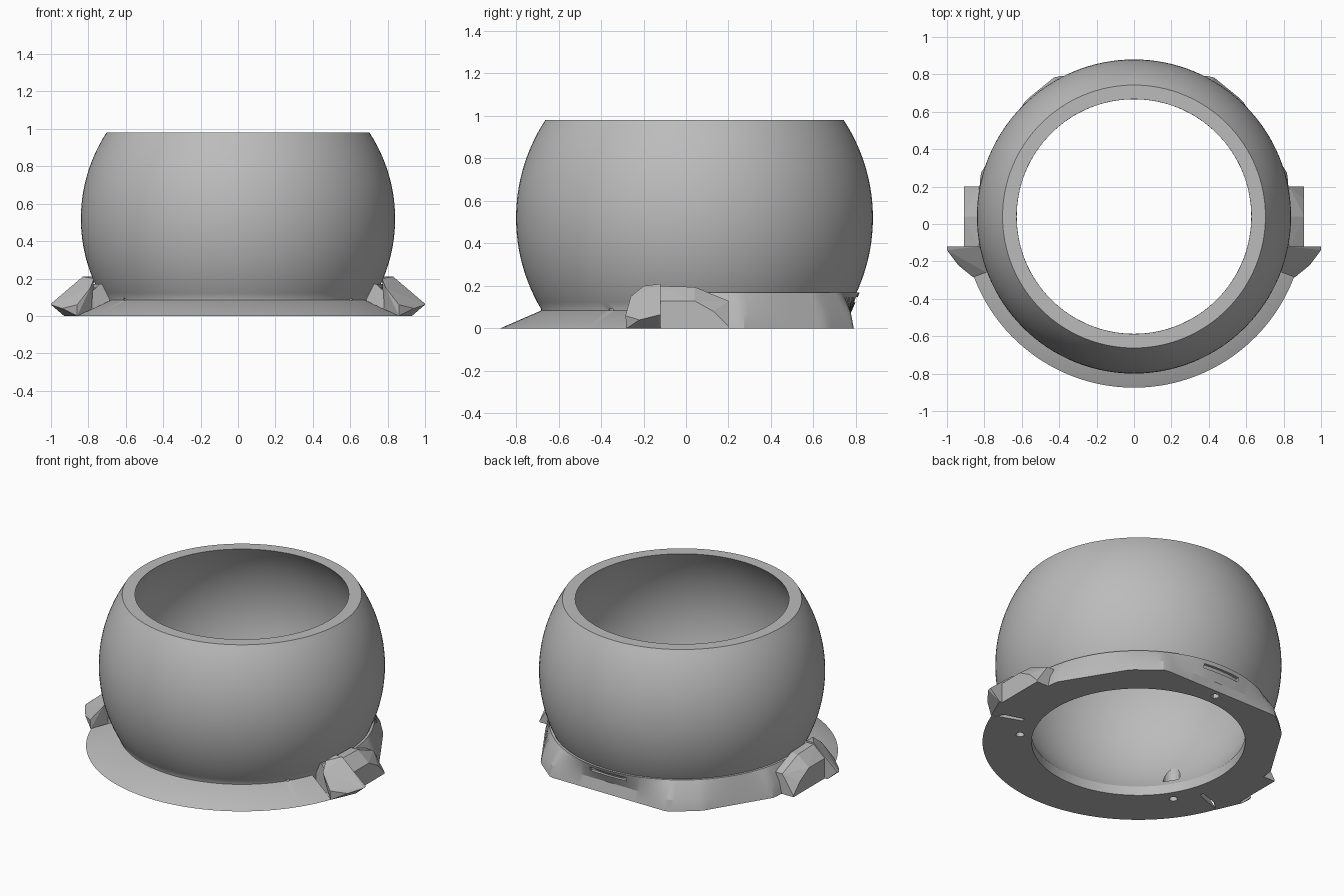
import bpy, bmesh, math
from mathutils import Vector

if "Cube" in bpy.data.objects:
    bpy.data.objects.remove(bpy.data.objects["Cube"], do_unlink=True)

CY = 0.04            # bowl axis in y
CZ = 0.52            # sphere centre height
R_OUT, R_IN = 0.84, 0.778
HOLE, TOP = 0.627, 0.98

grey = bpy.data.materials.new("plain grey")
grey.use_nodes = True
grey.diffuse_color = (0.5, 0.5, 0.5, 1)
grey.node_tree.nodes["Principled BSDF"].inputs["Base Color"].default_value = (0.5, 0.5, 0.5, 1)


def finish(name, bm, angle=None):
    bmesh.ops.recalc_face_normals(bm, faces=bm.faces)
    mesh = bpy.data.meshes.new(name)
    bm.to_mesh(mesh)
    bm.free()
    mesh.materials.append(grey)
    obj = bpy.data.objects.new(name, mesh)
    bpy.context.collection.objects.link(obj)
    if angle:
        bpy.ops.object.select_all(action='DESELECT')
        obj.select_set(True)
        bpy.context.view_layer.objects.active = obj
        bpy.ops.object.shade_smooth_by_angle(angle=math.radians(angle))
    return obj


def sweep(name, section, start, end, steps, angle):
    """Sweep a closed (radius, height) section around the bowl axis."""
    full = abs(end - start) >= 360
    bm = bmesh.new()
    rows = []
    for i in range(steps if full else steps + 1):
        a = math.radians(start + (end - start) * i / steps)
        rows.append([bm.verts.new((r * math.cos(a), CY + r * math.sin(a), z))
                     for r, z in section(a)])
    n = len(rows[0])
    pairs = list(zip(rows, rows[1:])) + ([(rows[-1], rows[0])] if full else [])
    for p, q in pairs:
        for k in range(n):
            bm.faces.new((p[k], p[(k + 1) % n], q[(k + 1) % n], q[k]))
    if not full:
        bm.faces.new(rows[0])
        bm.faces.new(rows[-1])
    return finish(name, bm, angle)


def arc(radius, z0, z1, n=28):
    zs = [z0 + (z1 - z0) * i / n for i in range(n + 1)]
    return [(math.sqrt(radius ** 2 - (z - CZ) ** 2), z) for z in zs]


def hull(name, points):
    bm = bmesh.new()
    for p in points:
        bm.verts.new(p)
    res = bmesh.ops.convex_hull(bm, input=bm.verts)
    loose = [v for v in bm.verts if not v.link_faces]
    bmesh.ops.delete(bm, geom=loose, context='VERTS')
    return finish(name, bm)


# Bowl: truncated hollow sphere with a short collar underneath
bowl_section = [(HOLE, 0), (0.72, 0)] + arc(R_OUT, 0.09, TOP) + arc(R_IN, TOP, 0.06)
bowl = sweep("bowl", lambda a: bowl_section, 0, 360, 128, 30)

# Front skirt: sloping flange
skirt = sweep("front_skirt", lambda a: [(0.70, 0), (0.915, 0), (0.72, 0.085), (0.70, 0.085)],
              -160, -20, 64, 30)

# Rear base: faceted outline at the floor meeting the round bowl above
OUTLINE = [(0.86, -0.29), (0.82, 0.23), (0.58, 0.62), (0.42, 0.75)]
OUTLINE += [(-x, y) for x, y in reversed(OUTLINE)]


def outline_radius(a):
    d = Vector((math.cos(a), math.sin(a)))
    for p, q in zip(OUTLINE, OUTLINE[1:]):
        p, q = Vector(p), Vector(q)
        e = q - p
        den = d.x * e.y - d.y * e.x
        if abs(den) < 1e-9:
            continue
        t = (p.x * e.y - p.y * e.x) / den
        s = (p.x * d.y - p.y * d.x) / den
        if t > 0 and -0.001 <= s <= 1.001:
            return t
    return 0.86


rear = sweep("rear_base",
             lambda a: [(0.70, 0), (outline_radius(a), 0), (outline_radius(a) - 0.015, 0.07),
                        (0.778, 0.17), (0.70, 0.17)],
             -18, 198, 108, 20)

# The hidden inner strip must stay inside the bowl wall
for v in rear.data.vertices:
    r = math.hypot(v.co.x, v.co.y - CY)
    if r < 0.71 and v.co.z > 0.1:
        v.co.x *= 0.74 / r
        v.co.y = CY + (v.co.y - CY) * 0.74 / r

# Side brackets and horns, mirrored
for name, s in (("left", 1), ("right", -1)):
    horn = [(1.0, -.12, .065), (1.0, -.14, .06), (.93, -.12, 0), (.94, -.22, .04),
            (.86, -.28, 0), (.86, -.285, .06), (.79, -.26, .15), (.77, -.2, .2),
            (.78, -.12, .21), (.83, -.12, .21), (.89, -.12, .14), (.94, -.12, .11),
            (.78, -.2, 0), (.78, -.12, 0)]
    hull(name + "_horn", [(s * x, y, z) for x, y, z in horn])
    bracket = []
    for y, low, high in ((-.13, .13, .2), (.04, .13, .195), (.13, .08, .15), (.2, .01, .13)):
        bracket += [(.91, y, 0), (.91, y, low), (.83, y, high), (.78, y, high), (.78, y, 0)]
    hull(name + "_bracket", [(s * x, y, z) for x, y, z in bracket])


# Cutters: three screw holes with wider pockets, and a slot at the back
def cut(targets, cutter):
    cutter.hide_render = True
    cutter.hide_viewport = True
    cutter.display_type = 'WIRE'
    for t in targets:
        m = t.modifiers.new("cut", 'BOOLEAN')
        m.operation = 'DIFFERENCE'
        m.solver = 'EXACT'
        m.object = cutter


def cylinder(name, r, x, y, z0, z1):
    bm = bmesh.new()
    bmesh.ops.create_cone(bm, cap_ends=True, segments=20, radius1=r, radius2=r, depth=z1 - z0)
    bmesh.ops.translate(bm, verts=bm.verts, vec=(x, y, (z0 + z1) / 2))
    return finish(name, bm)


for i, deg in enumerate((-33, 90, 213)):
    a = math.radians(deg)
    c, s = math.cos(a), math.sin(a)
    cut([bowl, skirt, rear], cylinder(f"screw_cutter_{i}", 0.024, 0.70 * c, CY + 0.70 * s, -0.1, 0.13))
    cut([bowl], cylinder(f"pocket_cutter_{i}", 0.05, 0.665 * c, CY + 0.665 * s, 0.10, 0.22))

bm = bmesh.new()
bmesh.ops.create_cube(bm, size=1)
bmesh.ops.scale(bm, verts=bm.verts, vec=(0.26, 0.1, 0.025))
bmesh.ops.translate(bm, verts=bm.verts, vec=(0, 0.825, 0.135))
cut([rear], finish("slot_cutter", bm))
